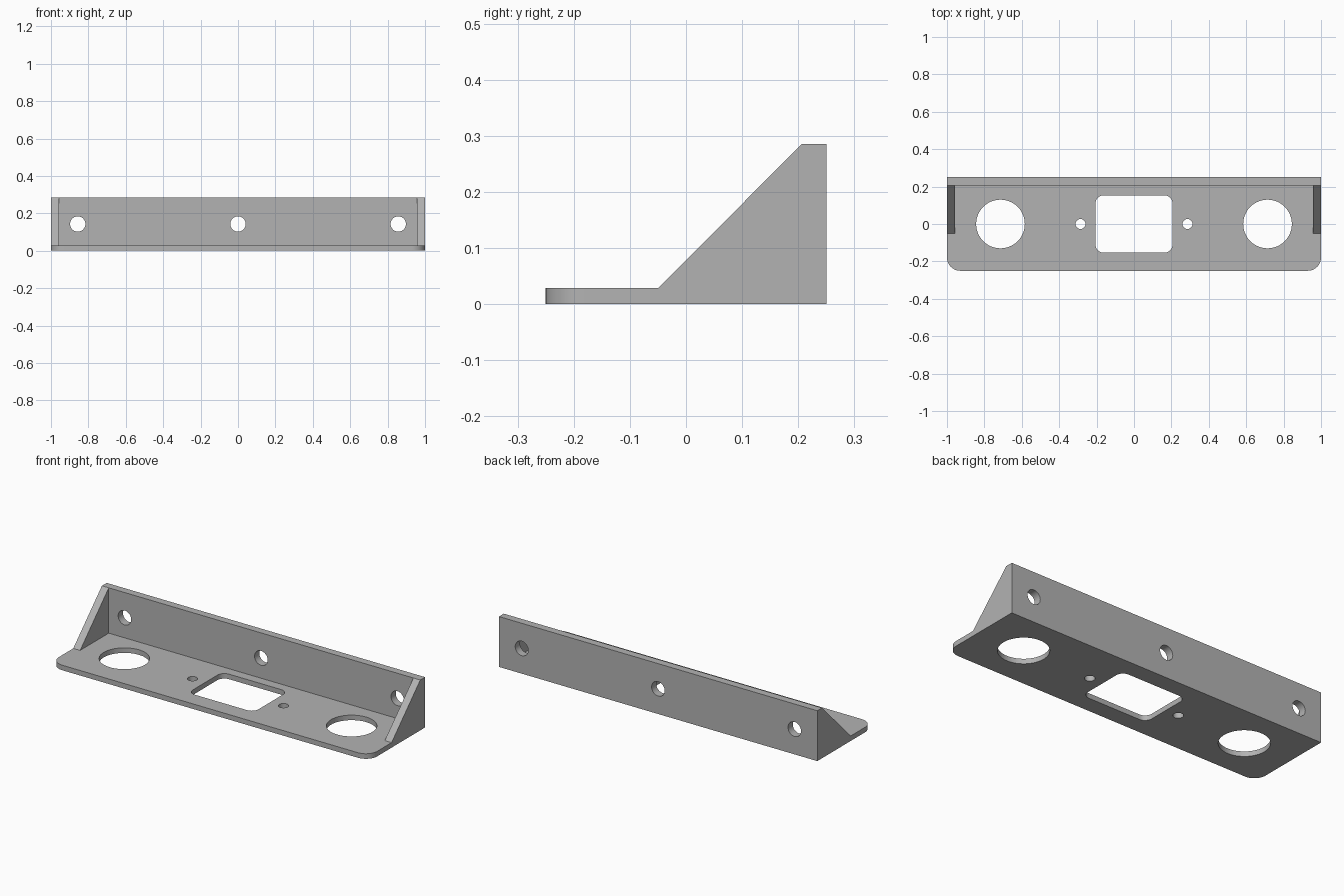
import bpy, bmesh, math

if "Cube" in bpy.data.objects:
    bpy.data.objects.remove(bpy.data.objects["Cube"])

# Main proportions
HALF, DEPTH, HEIGHT = 1.0, 0.25, 0.286
PLATE, WALL = 0.0286, 0.043
BACK = DEPTH - WALL

grey = bpy.data.materials.new("plain grey")
grey.use_nodes = True
colour = (0.45, 0.45, 0.45, 1)
grey.diffuse_color = colour
grey.node_tree.nodes["Principled BSDF"].inputs["Base Color"].default_value = colour


def prism(name, points, start, end, place):
    """Extrude a flat outline from start to end; place maps (u, v, w) to xyz."""
    bm = bmesh.new()
    face = bm.faces.new([bm.verts.new(place(u, v, start)) for u, v in points])
    step = [e - s for s, e in zip(place(0, 0, start), place(0, 0, end))]
    new = bmesh.ops.extrude_face_region(bm, geom=[face], use_keep_orig=True)
    bmesh.ops.translate(bm, vec=step,
                        verts=[g for g in new["geom"] if isinstance(g, bmesh.types.BMVert)])
    bmesh.ops.recalc_face_normals(bm, faces=bm.faces)
    mesh = bpy.data.meshes.new(name)
    bm.to_mesh(mesh)
    bm.free()
    mesh.materials.append(grey)
    obj = bpy.data.objects.new(name, mesh)
    bpy.context.collection.objects.link(obj)
    return obj


def up(u, v, w):
    return (u, v, w)


def along_y(u, v, w):
    return (u, w, v)


def along_x(u, v, w):
    return (w, u, v)


def arc(cx, cy, r, start, sweep, steps):
    return [(cx + r * math.cos(math.radians(start + sweep * i / steps)),
             cy + r * math.sin(math.radians(start + sweep * i / steps)))
            for i in range(steps + 1)]


def circle(cx, cy, r, steps=48):
    return arc(cx, cy, r, 0, 360, steps)[:-1]


def rounded_box(hx, hy, r):
    corners = [(1, 1), (-1, 1), (-1, -1), (1, -1)]
    return [p for i, (sx, sy) in enumerate(corners)
            for p in arc(sx * (hx - r), sy * (hy - r), r, 90 * i, 90, 10)]


def combine(target, tool, operation):
    mod = target.modifiers.new(tool.name, 'BOOLEAN')
    mod.operation, mod.solver, mod.object = operation, 'EXACT', tool
    bpy.context.view_layer.objects.active = target
    bpy.ops.object.modifier_apply(modifier=mod.name)
    bpy.data.objects.remove(tool)


# Base plate, rounded at its two front corners
R = 0.071
outline = ([(HALF, DEPTH), (-HALF, DEPTH)]
           + arc(-HALF + R, -DEPTH + R, R, 180, 90, 12)
           + arc(HALF - R, -DEPTH + R, R, 270, 90, 12))
bracket = prism("mounting_bracket", outline, 0, PLATE, up)

# Back wall and sloped end gussets as one U-shaped stack of unions
wall = [(-HALF, 0), (HALF, 0), (HALF, HEIGHT), (-HALF, HEIGHT)]
combine(bracket, prism("back_wall", wall, BACK, DEPTH, along_y), 'UNION')
gusset = [(-0.05, 0), (DEPTH, 0), (DEPTH, HEIGHT), (BACK, HEIGHT), (-0.05, PLATE)]
for side in (-1, 1):
    part = prism("end_gusset", gusset, side * (HALF - WALL), side * HALF, along_x)
    combine(bracket, part, 'UNION')

# Plate openings: central window, large round holes, small screw holes
cuts = [prism("window_cutter", rounded_box(0.206, 0.153, 0.043), -0.1, 0.1, up)]
for side in (-1, 1):
    cuts.append(prism("large_hole_cutter", circle(side * 0.714, 0, 0.13, 64), -0.1, 0.1, up))
    cuts.append(prism("screw_hole_cutter", circle(side * 0.286, 0, 0.0265), -0.1, 0.1, up))

# Wall mounting holes
for x in (-0.857, 0, 0.857):
    cuts.append(prism("wall_hole_cutter", circle(x, HEIGHT / 2, 0.041), 0.15, 0.3, along_y))
for cutter in cuts:
    combine(bracket, cutter, 'DIFFERENCE')

# Smooth the curved walls, keep the edges crisp
bpy.ops.object.select_all(action='DESELECT')
bracket.select_set(True)
bpy.context.view_layer.objects.active = bracket
bpy.ops.object.shade_smooth_by_angle(angle=math.radians(30))
